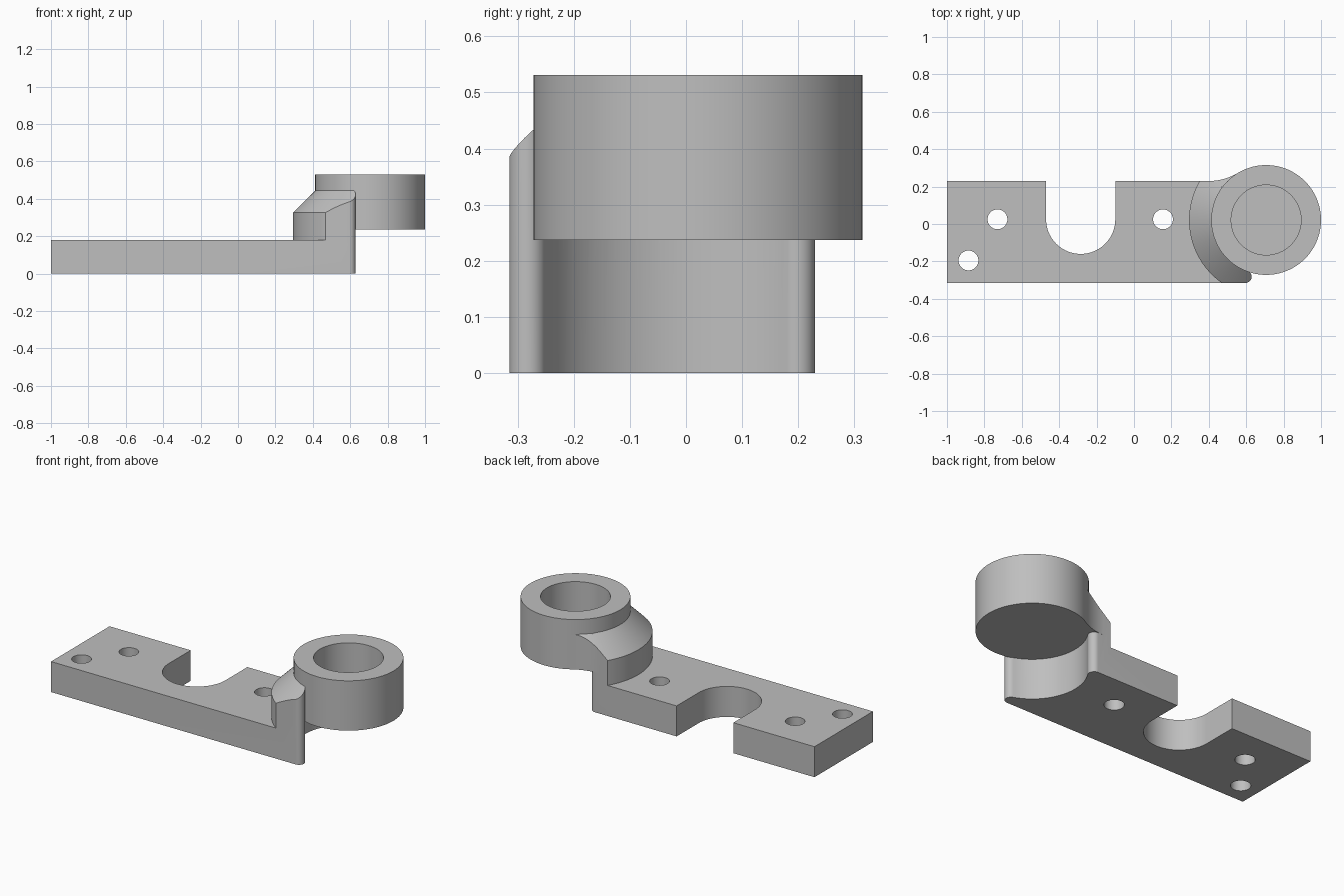
import bpy
import bmesh
from math import sin, cos, pi, atan2, sqrt

if "Cube" in bpy.data.objects:
    bpy.data.objects.remove(bpy.data.objects["Cube"], do_unlink=True)

# Single grey material
grey = bpy.data.materials.new("plain grey")
grey.use_nodes = True
grey.diffuse_color = (0.52, 0.52, 0.52, 1)
grey.node_tree.nodes["Principled BSDF"].inputs["Base Color"].default_value = (0.52, 0.52, 0.52, 1)

CX, CY = 0.7065, 0.0215          # cup axis
CUP_R, RELIEF_R, COLLAR_R = 0.2935, 0.29, 0.412
CUP_LOW, CUP_TOP, BORE_R, BORE_FLOOR = 0.237, 0.531, 0.187, 0.29
FRONT, BACK, PLATE_TOP = -0.315, 0.23, 0.18
TIP = 0.033                      # rounding of the two wall ends


def arc(x, y, r, start, end, n):
    return [(x + r * cos(start + (end - start) * i / n),
             y + r * sin(start + (end - start) * i / n)) for i in range(n + 1)]


def finish(name, bm):
    bmesh.ops.recalc_face_normals(bm, faces=bm.faces)
    mesh = bpy.data.meshes.new(name)
    bm.to_mesh(mesh)
    bm.free()
    mesh.materials.append(grey)
    obj = bpy.data.objects.new(name, mesh)
    bpy.context.collection.objects.link(obj)
    return obj


def prism(name, outline, low, high):
    bm = bmesh.new()
    base = bm.faces.new([bm.verts.new((x, y, low)) for x, y in outline])
    top = bmesh.ops.extrude_face_region(bm, geom=[base])["geom"]
    bmesh.ops.translate(bm, vec=(0, 0, high - low),
                        verts=[v for v in top if isinstance(v, bmesh.types.BMVert)])
    return finish(name, bm)


def lathe(name, profile, n=128):
    # Profile starts and ends on the cup axis
    bm = bmesh.new()
    verts = [bm.verts.new((CX + r, CY, z)) for r, z in profile]
    edges = [bm.edges.new(pair) for pair in zip(verts, verts[1:])]
    bmesh.ops.spin(bm, geom=verts + edges, cent=(CX, CY, 0), axis=(0, 0, 1),
                   angle=2 * pi, steps=n)
    bmesh.ops.remove_doubles(bm, verts=bm.verts, dist=1e-5)
    return finish(name, bm)


def combine(target, other, operation, keep=False):
    # Apply a boolean, then discard the helper unless it is needed again
    mod = target.modifiers.new(operation.lower(), 'BOOLEAN')
    mod.object, mod.operation, mod.solver = other, operation, 'EXACT'
    bpy.context.view_layer.update()
    result = bpy.data.meshes.new_from_object(
        target.evaluated_get(bpy.context.evaluated_depsgraph_get()))
    target.modifiers.clear()
    target.data = result
    if not keep:
        bpy.data.objects.remove(other, do_unlink=True)


# Plan outline: straight bar with a hollow right end and two rounded tips
def tip_centre(y):
    x = CX - sqrt((RELIEF_R + TIP) ** 2 - (y - CY) ** 2)
    return x, y, atan2(CY - y, CX - x)


fx, fy, f_ang = tip_centre(FRONT + TIP)
bx, by, b_ang = tip_centre(BACK - TIP)
outline = [(-1, BACK), (-1, FRONT)]
outline += arc(fx, fy, TIP, -pi / 2, f_ang, 16)
outline += arc(CX, CY, RELIEF_R, f_ang + pi, b_ang + pi, 48)[1:-1]
outline += arc(bx, by, TIP, b_ang, pi / 2, 16)
bracket = prism("mounting_bracket", outline, -0.1, 0.7)

# Height envelope: low slab plus a conical collar around the cup axis
collar = lathe("collar_envelope", [(0, 0.1), (COLLAR_R, 0.1), (COLLAR_R, 0.327),
                                   (CUP_R, 0.444), (0, 0.444)])
envelope = prism("slab_envelope", [(-2, -1), (2, -1), (2, 1), (-2, 1)], 0, PLATE_TOP)
combine(envelope, collar, 'UNION', keep=True)
combine(bracket, envelope, 'INTERSECT')

# Back web blending the bar into the cup
wx, dx, dy = 0.40, CX - 0.40, BACK - CY
web_r = (dx * dx + dy * dy - CUP_R ** 2) / (2 * (CUP_R - dy))
web_end = atan2(CY - BACK - web_r, dx)
web = prism("web", [(wx, 0.2)] + arc(wx, BACK + web_r, web_r, -pi / 2, web_end, 20)
            + [(0.6, 0.2)], CUP_LOW, 0.7)
combine(web, collar, 'INTERSECT')
combine(bracket, web, 'UNION')

# Round cup with a blind bore
cup = lathe("cup", [(0, CUP_LOW), (CUP_R, CUP_LOW), (CUP_R, CUP_TOP), (BORE_R, CUP_TOP),
                    (BORE_R, BORE_FLOOR), (0, BORE_FLOOR)])
combine(bracket, cup, 'UNION')

# U-shaped notch and three screw holes
notch = prism("notch", [(-0.10, 0.5), (-0.47, 0.5)]
              + arc(-0.285, 0.025, 0.185, pi, 2 * pi, 48), -0.1, 0.3)
combine(bracket, notch, 'DIFFERENCE')
for x, y in [(-0.73, 0.025), (0.155, 0.025), (-0.885, -0.195)]:
    hole = prism("hole", arc(x, y, 0.053, 0, 2 * pi, 40)[:-1], -0.1, 0.3)
    combine(bracket, hole, 'DIFFERENCE')

# Smooth curved walls, keep edges crisp
bpy.ops.object.select_all(action='DESELECT')
bracket.select_set(True)
bpy.context.view_layer.objects.active = bracket
bpy.ops.object.shade_smooth_by_angle(angle=pi / 7)
